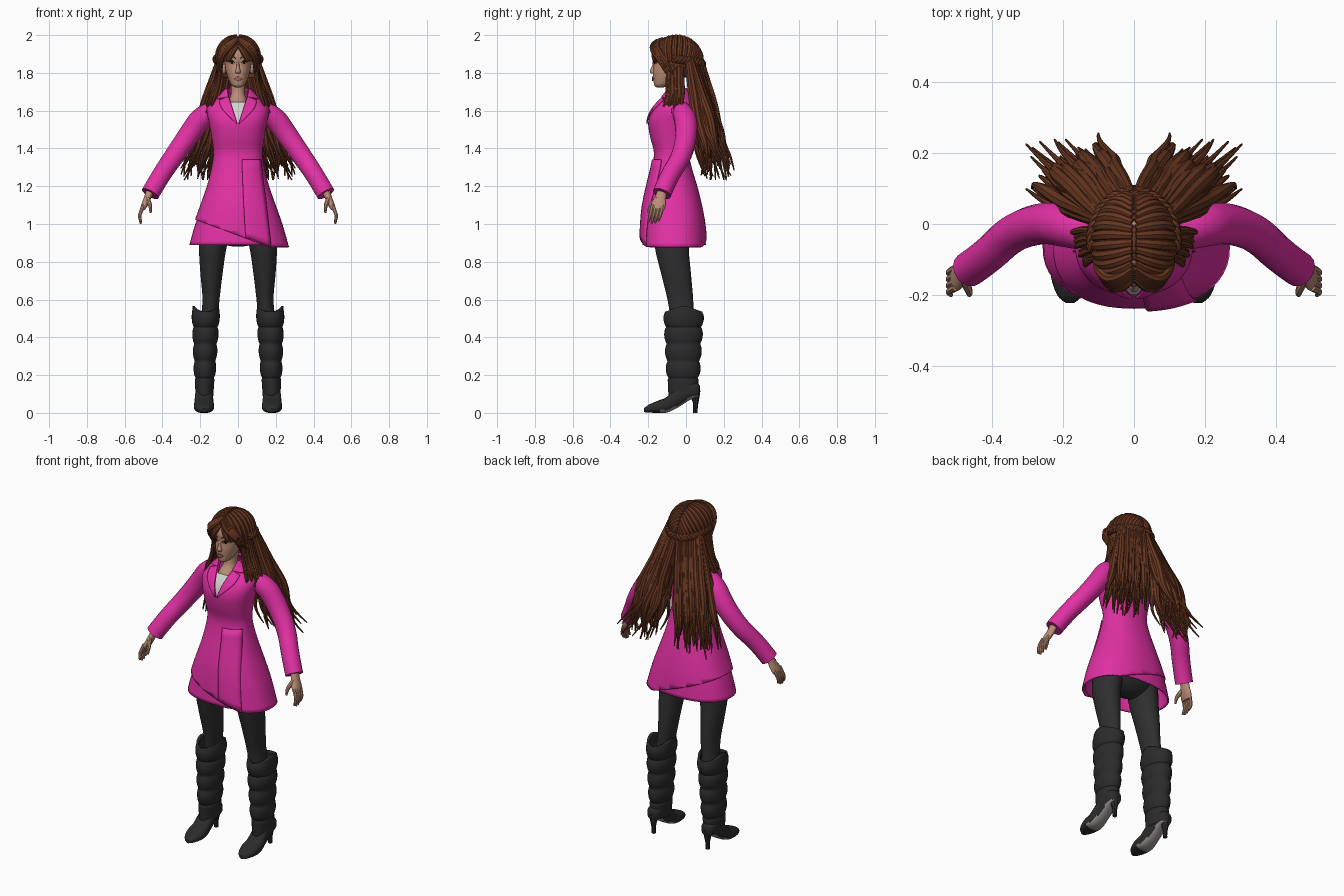
import bpy, bmesh, math, random
from mathutils import Vector
from mathutils.bvhtree import BVHTree

random.seed(7)
default_cube = bpy.data.objects.get("Cube")
if default_cube:
    bpy.data.objects.remove(default_cube)


def material(name, red, green, blue):
    mat = bpy.data.materials.new(name)
    mat.use_nodes = True
    colour = (red, green, blue, 1)
    mat.diffuse_color = colour
    shader = mat.node_tree.nodes["Principled BSDF"]
    shader.inputs["Base Color"].default_value = colour
    shader.inputs["Roughness"].default_value = 0.7
    return mat


PINK = material("magenta cloth", 0.76, 0.03, 0.37)
HAIR = material("auburn hair", 0.14, 0.038, 0.015)
TIGHTS = material("charcoal tights", 0.028, 0.028, 0.028)
LEATHER = material("black leather", 0.024, 0.024, 0.024)
SKIN = material("skin", 0.5, 0.27, 0.18)
SOLE = material("grey sole", 0.32, 0.29, 0.29)
SHIRT = material("white shirt", 0.65, 0.65, 0.62)
LIPS = material("lips", 0.38, 0.13, 0.11)
EYE = material("eye white", 0.6, 0.57, 0.54)
DARK = material("dark brown", 0.02, 0.01, 0.008)
parts = []


def add_object(name, mesh, mat, mirrored=False):
    obj = bpy.data.objects.new(name, mesh)
    bpy.context.collection.objects.link(obj)
    mesh.materials.clear()
    mesh.materials.append(mat)
    if mirrored:
        obj.modifiers.new("Mirror", "MIRROR").use_mirror_merge = False
    parts.append(obj)
    return obj


def from_bmesh(name, bm, mat, mirrored=False):
    bmesh.ops.recalc_face_normals(bm, faces=bm.faces)
    mesh = bpy.data.meshes.new(name)
    bm.to_mesh(mesh)
    bm.free()
    return add_object(name, mesh, mat, mirrored)


def resample(points, steps):
    """Catmull-Rom interpolation of tuples of any length."""
    result = []
    last = len(points) - 1
    for i in range(last):
        a, b, c, d = (points[min(max(i + k, 0), last)] for k in (-1, 0, 1, 2))
        for s in range(steps):
            t = s / steps
            result.append(tuple(
                q + 0.5 * t * (r - p + t * (2 * p - 5 * q + 4 * r - w + t * (3 * (q - r) + w - p)))
                for p, q, r, w in zip(a, b, c, d)))
    return result + [points[-1]]


def loft(name, rings, mat, mirrored=False, sides=32, steps=4, power=2.0, caps=True, along_y=False):
    """Skin elliptical rings given as (centre a, centre b, height, radius a, radius b)."""
    bm = bmesh.new()
    loops = []
    for ca, cb, h, ra, rb in resample(rings, steps):
        loop = []
        for k in range(sides):
            ang = math.tau * k / sides
            c, s = math.cos(ang), math.sin(ang)
            a = ca + ra * math.copysign(abs(c) ** (2 / power), c)
            b = cb + rb * math.copysign(abs(s) ** (2 / power), s)
            loop.append(bm.verts.new((a, h, b) if along_y else (a, b, h)))
        loops.append(loop)
    for low, high in zip(loops, loops[1:]):
        for k in range(sides):
            n = (k + 1) % sides
            bm.faces.new((low[k], low[n], high[n], high[k]))
    if caps:
        bm.faces.new(loops[0])
        bm.faces.new(loops[-1])
    return from_bmesh(name, bm, mat, mirrored)


def profile(rows):
    """Turn (height, half width, front, back) rows into centred rings."""
    return [(0, (f + b) / 2, z, w, (b - f) / 2) for z, w, f, b in rows]


def tubes(name, paths, mat, mirrored=True, sides=2, steps=4):
    """Each path is a list of (x, y, z, radius)."""
    data = bpy.data.curves.new(name, "CURVE")
    data.dimensions = "3D"
    data.bevel_depth = 1
    data.bevel_resolution = sides
    data.use_fill_caps = True
    for path in paths:
        spline = data.splines.new("NURBS")
        spline.points.add(len(path) - 1)
        for point, (x, y, z, r) in zip(spline.points, path):
            point.co = (x, y, z, 1)
            point.radius = r
        spline.use_endpoint_u = True
        spline.order_u = 3
        spline.resolution_u = steps
    temp = bpy.data.objects.new(name + " path", data)
    bpy.context.collection.objects.link(temp)
    graph = bpy.context.evaluated_depsgraph_get()
    mesh = bpy.data.meshes.new_from_object(temp.evaluated_get(graph))
    bpy.data.objects.remove(temp)
    return add_object(name, mesh, mat, mirrored)


def ball(name, centre, radii, mat, mirrored=False):
    bm = bmesh.new()
    bmesh.ops.create_uvsphere(bm, u_segments=32, v_segments=20, radius=1)
    for v in bm.verts:
        v.co = [c + r * p for c, r, p in zip(centre, radii, v.co)]
    return from_bmesh(name, bm, mat, mirrored)


def surface(obj):
    return BVHTree.FromPolygons([v.co for v in obj.data.vertices],
                                [p.vertices[:] for p in obj.data.polygons])


def drape(name, tree, edge_a, edge_b, mat, lift, mirrored=True):
    """Thin plate between two (x, z) edges, laid on the front of a surface."""
    bm = bmesh.new()
    rows = []
    for (ax, az), (bx, bz) in zip(resample(edge_a, 4), resample(edge_b, 4)):
        row = []
        for k in range(7):
            t = k / 6
            x, z = ax + (bx - ax) * t, az + (bz - az) * t
            hit = tree.ray_cast(Vector((x, -1, z)), Vector((0, 1, 0)))[0]
            hit = hit or tree.find_nearest(Vector((x, -0.15, z)))[0]
            row.append(bm.verts.new((x, hit.y - lift, z)))
        rows.append(row)
    for r, s in zip(rows, rows[1:]):
        for k in range(6):
            bm.faces.new((r[k], r[k + 1], s[k + 1], s[k]))
    obj = from_bmesh(name, bm, mat, mirrored)
    solid = obj.modifiers.new("Thickness", "SOLIDIFY")
    solid.thickness, solid.offset = lift, 0
    return obj


def thicken(obj, amount):
    mod = obj.modifiers.new("Thickness", "SOLIDIFY")
    mod.thickness, mod.offset = amount, -1


# Coat body
coat_rows = [(0.878, .27, -.24, .115), (1, .235, -.236, .103), (1.1, .2, -.226, .085),
             (1.2, .165, -.205, .06), (1.3, .14, -.18, .03), (1.38, .13, -.17, .015),
             (1.46, .14, -.19, .025), (1.54, .155, -.2, .04), (1.6, .165, -.18, .05),
             (1.64, .15, -.15, .045), (1.68, .10, -.118, .03), (1.72, .06, -.105, .005)]
coat = loft("coat", profile(coat_rows), PINK, sides=48, power=2.3, caps=False)
coat_surface = surface(coat)
bm = bmesh.new()
bm.from_mesh(coat.data)
# Slanted wrap hem
bmesh.ops.bisect_plane(bm, geom=bm.verts[:] + bm.edges[:] + bm.faces[:], plane_co=(0, 0, 0.94),
                       plane_no=(0.37, 0, 1), clear_inner=True)
# V neckline with the shirt showing inside
for origin, normal in (((0, 0, 1.53), (1, 0, -.33)), ((0, 0, 1.53), (-1, 0, -.33)), ((0, 0, 1.645), (0, 0, 1))):
    faces = [f for f in bm.faces if f.calc_center_median().y < -.06 and f.calc_center_median().z > 1.5]
    edges = list({e for f in faces for e in f.edges})
    verts = list({v for f in faces for v in f.verts})
    bmesh.ops.bisect_plane(bm, geom=verts + edges + faces, plane_co=origin, plane_no=normal)
opening = []
for f in bm.faces:
    c = f.calc_center_median()
    if c.y < -.06 and abs(c.x) < (c.z - 1.53) * .33:
        f.material_index = 1
        if c.z > 1.645:
            opening.append(f)
bmesh.ops.delete(bm, geom=opening, context="FACES")
bm.to_mesh(coat.data)
bm.free()
coat.data.materials.append(SHIRT)
thicken(coat, 0.01)
under = loft("coat_underlayer", [(0, -.063, 1.15, .17, .135), (0, -.063, 1, .226, .158), (0, -.063, .89, .257, .168)],
             PINK, sides=48, power=2.3, caps=False)
thicken(under, 0.008)

# Lapels, collar and front overlap
drape("lapels", coat_surface, [(.004, 1.53), (.032, 1.62), (.05, 1.675)],
      [(.008, 1.53), (.085, 1.61), (.098, 1.655)], PINK, .007)
drape("collar", coat_surface, [(.05, 1.672), (.055, 1.7), (.056, 1.718)],
      [(.112, 1.664), (.088, 1.69), (.06, 1.718)], PINK, .009)
drape("front_overlap", coat_surface, [(.04, .932), (.03, 1.1), (.02, 1.34)],
      [(.175, .882), (.15, 1.1), (.12, 1.34)], PINK, .006, False)

# Sleeves and hands
tubes("sleeves", [[(.11, -.03, 1.6, .05), (.18, -.005, 1.585, .062), (.26, .005, 1.47, .058), (.345, -.025, 1.35, .053),
                   (.41, -.09, 1.255, .05), (.465, -.128, 1.16, .05)]], PINK, sides=6, steps=8)
loft("hands", [(.462, -.125, 1.18, .024, .028), (.478, -.135, 1.14, .02, .03), (.495, -.147, 1.1, .018, .04),
               (.505, -.152, 1.075, .013, .036)], SKIN, True, sides=20)
fingers = []
for k in range(4):
    y, tip = -.178 + .018 * k, 1.012 - .01 * math.sin(k * 1.2)
    fingers.append([(.5, y, 1.1, .011), (.517, y - .008, 1.06, .0105), (.522, y - .015, 1.035, .009),
                    (.514, y - .022, tip, .006)])
fingers.append([(.482, -.15, 1.14, .013), (.468, -.178, 1.11, .012), (.462, -.195, 1.085, .01), (.463, -.2, 1.06, .006)])
tubes("fingers", fingers, SKIN)

# Hips and legs
ball("hips", (0, -.065, 1.0), (.185, .115, .12), TIGHTS)
loft("legs", [(.11, -.07, 1.02, .085, .1), (.133, -.075, .88, .073, .09), (.14, -.055, .75, .06, .08),
              (.143, -.03, .6, .045, .068), (.155, -.02, .48, .045, .06)], TIGHTS, True)

# Boots: slouched shaft, foot and heel
shaft = []
for k in range(49):
    t = k / 48
    z = .09 + .46 * t
    fold = .014 * (abs(math.sin(math.pi * (z - .185) / .09)) ** .6 - .5) if z > .185 else 0
    shaft.append((.178 - .008 * t, -.016 + .004 * t, z, .047 + .025 * t + fold * .7, .077 + .026 * t + fold))
boots = loft("boot_shafts", shaft, LEATHER, True, steps=1, caps=False)
for v in boots.data.vertices:
    if v.co.z > .5:
        v.co.z += .3 * (v.co.z - .5) * math.cos(2 * math.atan2(v.co.y + .012, v.co.x - .17))
thicken(boots, .012)
foot = loft("boot_feet", [(.18, .014, -.222, .012, .01), (.18, .022, -.2, .036, .02), (.18, .032, -.15, .053, .032),
                          (.18, .044, -.1, .052, .042), (.18, .088, -.04, .047, .058), (.18, .118, .02, .044, .05),
                          (.18, .12, .06, .036, .038), (.18, .12, .073, .02, .024)],
            LEATHER, True, sides=28, power=2.5, along_y=True)
foot.data.materials.append(SOLE)
for p in foot.data.polygons:
    if p.normal.z < -.6 and p.center.y > -.14:
        p.material_index = 1
tubes("boot_heels", [[(.18, .045, .115, .032), (.18, .052, .07, .018), (.18, .05, .03, .011), (.18, .05, 0, .012)]], LEATHER)

# Neck and head
loft("neck", [(0, -.08, 1.6, .075, .07), (0, -.078, 1.645, .055, .068), (0, -.07, 1.69, .037, .042),
              (0, -.06, 1.77, .04, .046)], SKIN)
head = loft("head", profile([(1.723, .014, -.155, -.12), (1.735, .034, -.168, -.08), (1.765, .05, -.172, -.03),
                             (1.805, .063, -.175, .01), (1.85, .071, -.171, .04), (1.9, .076, -.175, .05),
                             (1.95, .065, -.15, .04), (1.985, .03, -.1, 0)]), SKIN, sides=40, power=2.2)
face = surface(head)
loft("nose", [(0, -.168, 1.862, .006, .004), (0, -.172, 1.83, .008, .011), (0, -.174, 1.808, .014, .018),
              (0, -.172, 1.796, .011, .01)], SKIN, sides=16)
ball("ears", (.074, -.04, 1.825), (.012, .02, .032), SKIN, True)
drape("lips", face, [(-.022, 1.771), (-.007, 1.779), (.007, 1.779), (.022, 1.771)],
      [(-.022, 1.769), (-.008, 1.759), (.008, 1.759), (.022, 1.769)], LIPS, .005, False)
drape("eyes", face, [(.018, 1.852), (.032, 1.863), (.047, 1.856)],
      [(.018, 1.851), (.032, 1.847), (.047, 1.854)], EYE, .003)
drape("irises", face, [(.027, 1.857), (.033, 1.862), (.039, 1.857)],
      [(.027, 1.851), (.033, 1.847), (.039, 1.851)], DARK, .005)
drape("lashes", face, [(.016, 1.853), (.032, 1.867), (.051, 1.86)],
      [(.018, 1.851), (.032, 1.862), (.047, 1.855)], DARK, .006)
drape("eyebrows", face, [(.014, 1.881), (.034, 1.89), (.054, 1.881)],
      [(.014, 1.875), (.034, 1.884), (.054, 1.879)], HAIR, .004)

# Hair cap with the face left open
CENTRE, RADII = Vector((0, -.05, 1.865)), Vector((.112, .13, .128))
cap = ball("hair_cap", CENTRE, RADII, HAIR)
bm = bmesh.new()
bm.from_mesh(cap.data)
bmesh.ops.delete(bm, context="FACES", geom=[
    f for f in bm.faces for c in [f.calc_center_median()]
    if c.z < 1.77 or (c.y < -.06 and c.z < 1.945 - .9 * abs(c.x))])
bm.to_mesh(cap.data)
bm.free()


def on_cap(start, end, t):
    d = Vector(start).normalized().slerp(Vector(end).normalized(), t)
    return CENTRE + Vector(a * b for a, b in zip(d, RADII))


# Combed locks running from the parting to the braid
combed = []
for k in range(15):
    pitch, turn = math.radians(38 + 8.5 * k), math.radians(-62 + 9.5 * k)
    start = (.04, -math.cos(pitch), math.sin(pitch))
    end = (math.cos(turn), math.sin(turn), .0 - .12 * (k / 14))
    combed.append([(*on_cap(start, end, j / 6), .012 + .005 * math.sin(math.pi * j / 6)) for j in range(7)])
tubes("combed_locks", combed, HAIR)

# Braid round the back of the head
braid = []
for phase in (0, 2.1, 4.2):
    path = []
    for k in range(37):
        t = k / 36
        turn = math.radians(-10 + 100 * t)
        out, wave = .006 * math.cos(phase + 26 * t), .012 * math.sin(phase + 26 * t)
        path.append(((.118 + out) * math.cos(turn), -.045 + (.135 + out) * math.sin(turn),
                     1.875 - .03 * t + wave, .012))
    braid.append(path)
tubes("braid", braid, HAIR, steps=2)

# Fringe and locks framing the face
framing = []
for k in range(6):
    s = k / 5
    framing.append([(.004, -.155 + .03 * s, 1.972 + .01 * s, .008), (.035 + .02 * s, -.186 + .02 * s, 1.945 + .01 * s, .015),
                    (.078 + .02 * s, -.165 + .03 * s, 1.9, .016), (.092 + .012 * s, -.125 + .03 * s, 1.845, .012),
                    (.088 + .02 * s, -.1 + .03 * s, 1.79, .004)])
for k in range(8):
    s, wig = k / 7, random.uniform(-.015, .015)
    framing.append([(.098, -.09 + .07 * s, 1.86, .008), (.096 + .015 * s, -.1 + .08 * s, 1.77, .011),
                    (.115 + .03 * s, -.095 + .08 * s, 1.69, .011), (.145 + .03 * s + wig, -.115 + .09 * s, 1.63, .009),
                    (.135 + .055 * s - wig, -.12 + .1 * s, 1.575 - wig, .002)])
tubes("face_framing_locks", framing, HAIR)

# Long wavy hair, one fanned mass each side
long_locks = []
for k in range(44):
    u, v = (k % 11) / 10, (k // 11) / 3
    path = []
    phase, drop = random.uniform(0, 6), random.uniform(0, .1)
    spread = random.uniform(-.02, .02)
    for j in range(10):
        t = j / 9
        z = 1.87 - (.55 + drop) * t
        wave = .022 * t * t * math.sin(phase + 13 * t)
        x = .008 + .095 * u + t * (.085 + .1 * u + spread) + wave
        y = .062 - .055 * u + .02 * v + t * (.05 + .02 * u + .11 * v) + .022 * t * t * math.cos(phase + 11 * t)
        path.append((x, y, z, .013 + .008 * math.sin(math.pi * t) if t < .75 else .032 * (1 - t) + .003))
    long_locks.append(path)
tubes("long_hair", long_locks, HAIR, steps=3)

# Smooth shading that keeps the crisp edges
bpy.ops.object.select_all(action="DESELECT")
for obj in parts:
    obj.select_set(True)
bpy.context.view_layer.objects.active = coat
bpy.ops.object.shade_smooth_by_angle(angle=math.radians(40))
